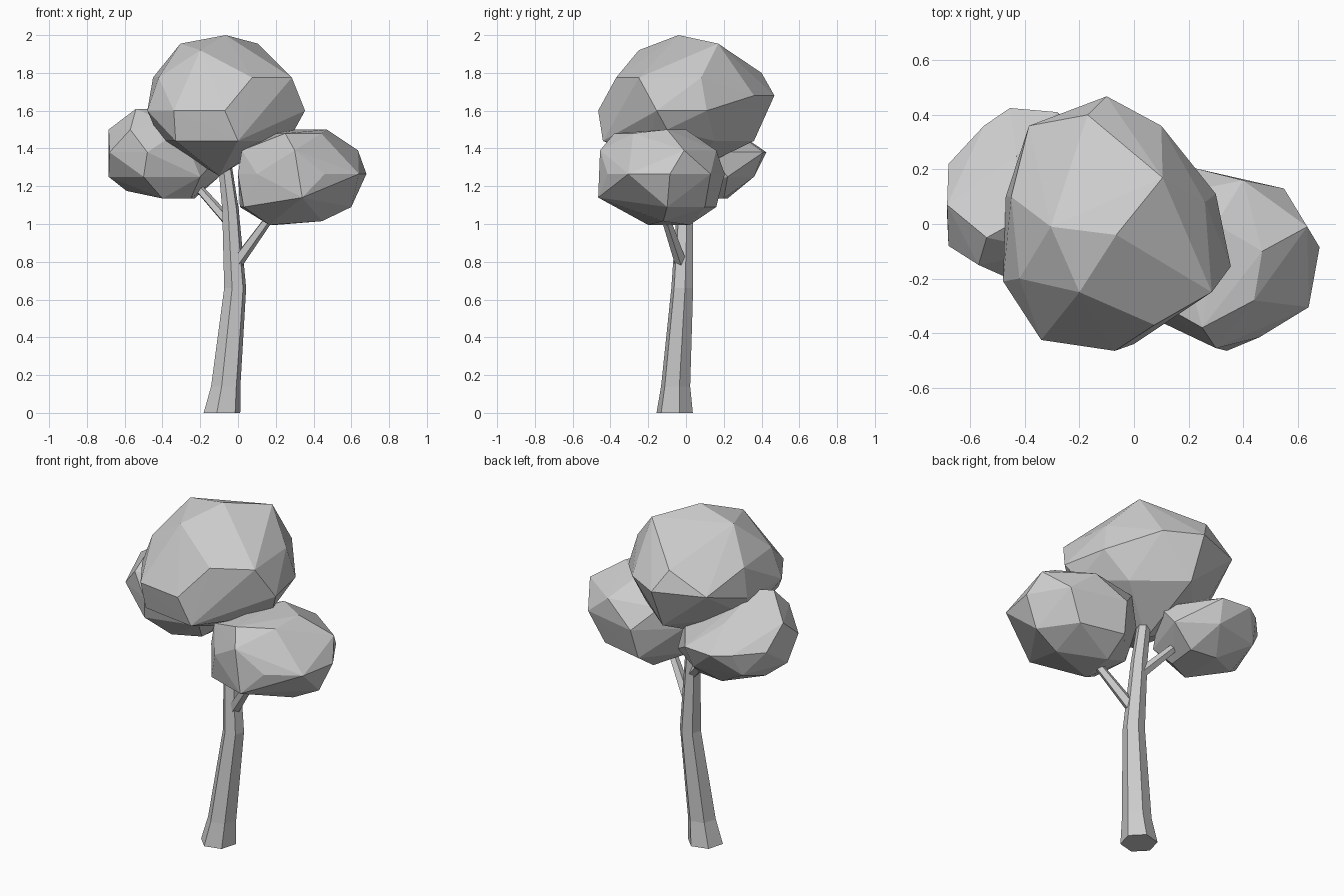
import bpy, bmesh, math
from mathutils import Vector

grey = bpy.data.materials.new("plain_grey")
grey.diffuse_color = (0.6, 0.6, 0.6, 1)


def finish(name, bm):
    bmesh.ops.recalc_face_normals(bm, faces=bm.faces)
    mesh = bpy.data.meshes.new(name)
    bm.to_mesh(mesh)
    bm.free()
    mesh.materials.append(grey)
    bpy.context.collection.objects.link(bpy.data.objects.new(name, mesh))


def limb(name, path, sides, turn=0.0, level=False):
    """Tapered faceted tube along (x, y, z, radius) stations."""
    bm = bmesh.new()
    axis = Vector((0, 0, 1))
    if not level:
        axis = (Vector(path[-1][:3]) - Vector(path[0][:3])).normalized()
    q = Vector((0, 0, 1)).rotation_difference(axis)
    rings = []
    for x, y, z, r in path:
        ring = []
        for i in range(sides):
            a = math.tau * i / sides + turn
            off = q @ Vector((r * math.cos(a), r * math.sin(a), 0))
            ring.append(bm.verts.new(Vector((x, y, z)) + off))
        rings.append(ring)
    for a, b in zip(rings, rings[1:]):
        for i in range(sides):
            j = (i + 1) % sides
            bm.faces.new((a[i], a[j], b[j], b[i]))
    bm.faces.new(rings[0][::-1])
    bm.faces.new(rings[-1])
    finish(name, bm)


def foliage(name, sections):
    """Faceted clump wrapped round a few horizontal cross-sections."""
    bm = bmesh.new()
    for z, outline in sections:
        for x, y in outline:
            bm.verts.new((x, y, z))
    res = bmesh.ops.convex_hull(bm, input=bm.verts)
    inner = [v for v in res["geom_interior"] if isinstance(v, bmesh.types.BMVert)]
    bmesh.ops.delete(bm, geom=inner, context='VERTS')
    finish(name, bm)


# Trunk with flared foot and gentle bend
limb("trunk", [(-0.085, -0.06, 0.0, 0.1), (-0.065, -0.055, 0.14, 0.08),
               (-0.015, -0.02, 0.66, 0.06), (-0.04, -0.005, 1.08, 0.045),
               (-0.08, 0.0, 1.4, 0.034)], 6, 0.25, True)

# Side branches
limb("right_branch", [(-0.01, -0.025, 0.79, 0.034), (0.15, -0.1, 1.01, 0.025),
                      (0.22, -0.12, 1.1, 0.022)], 5)
limb("left_branch", [(-0.04, 0.0, 1.0, 0.03), (-0.2, 0.08, 1.18, 0.024),
                     (-0.28, 0.11, 1.27, 0.022)], 5)

# Large crown
foliage("top_foliage", [
    (2.0, [(-0.065, -0.04)]),
    (1.955, [(-0.305, -0.01), (0.105, 0.17)]),
    (1.92, [(-0.2, -0.25)]),
    (1.8, [(-0.17, 0.40)]),
    (1.775, [(0.285, -0.25), (0.075, -0.37), (-0.45, 0.1), (0.26, 0.08),
             (-0.42, -0.2)]),
    (1.68, [(-0.1, 0.468), (0.1, 0.36), (-0.385, 0.36)]),
    (1.6, [(0.355, -0.155), (-0.07, -0.465), (-0.34, -0.425),
           (-0.48, -0.21), (-0.47, 0.1), (0.3, 0.11)]),
    (1.5, [(0.3, -0.1)]),
    (1.44, [(0.0, -0.44), (-0.33, -0.39), (0.18, -0.2), (-0.41, 0.0),
            (-0.1, 0.36), (0.16, 0.15)]),
    (1.255, [(-0.1, -0.02)]),
])

# Lower right clump
foliage("right_foliage", [
    (1.5, [(0.3, 0.0), (0.47, -0.1)]),
    (1.48, [(0.2, -0.2), (0.25, -0.38), (0.44, -0.28)]),
    (1.39, [(0.635, -0.01), (0.3, -0.455), (0.02, -0.25), (0.02, -0.05),
            (0.1, 0.1), (0.4, 0.16)]),
    (1.265, [(0.68, -0.085), (0.64, -0.305), (0.46, -0.415), (0.1, -0.36),
             (0.0, -0.25), (0.0, 0.02), (0.22, 0.205), (0.55, 0.13)]),
    (1.14, [(0.34, -0.465)]),
    (1.09, [(0.6, -0.1), (0.01, -0.06), (0.03, -0.29), (0.2, 0.16), (0.46, 0.1)]),
    (0.995, [(0.165, -0.2), (0.2, 0.02)]),
    (1.015, [(0.445, -0.12)]),
])

# Lower left clump
foliage("left_foliage", [
    (1.61, [(-0.54, -0.05), (-0.45, 0.0)]),
    (1.5, [(-0.685, 0.07), (-0.3, -0.1), (-0.43, 0.25), (-0.57, -0.15)]),
    (1.38, [(-0.455, 0.425), (-0.28, 0.41), (-0.55, 0.36), (-0.68, 0.22),
            (-0.68, -0.08), (-0.48, -0.19), (-0.08, 0.12)]),
    (1.25, [(-0.685, 0.03), (-0.58, 0.3), (-0.3, 0.36), (-0.1, 0.22),
            (-0.5, -0.16), (-0.2, -0.08)]),
    (1.175, [(-0.59, 0.1)]),
    (1.135, [(-0.39, 0.22), (-0.23, 0.2), (-0.25, 0.02), (-0.4, -0.05)]),
])
